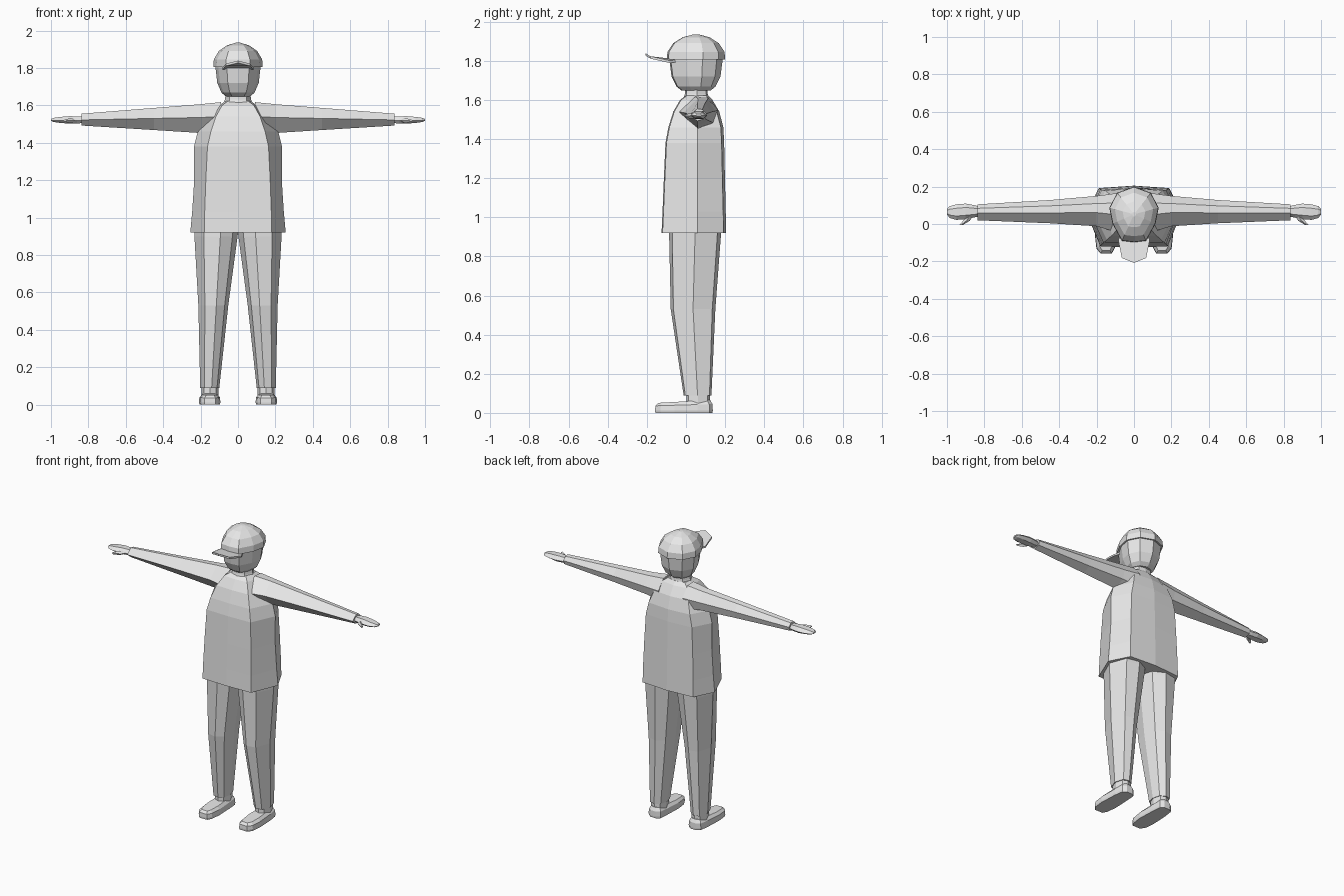
import bpy, bmesh
from mathutils import Vector

grey = bpy.data.materials.new("plain_grey")
grey.diffuse_color = (0.8, 0.8, 0.8, 1)


def loft(name, rings, sx=1):
    """Skin a list of equal-length point rings, cap the ends, keep flat faces."""
    bm = bmesh.new()
    vs = [[bm.verts.new((p[0] * sx, p[1], p[2])) for p in r] for r in rings]
    n = len(rings[0])
    for a, b in zip(vs, vs[1:]):
        for i in range(n):
            j = (i + 1) % n
            bm.faces.new((a[i], a[j], b[j], b[i]))
    bm.faces.new(vs[0])
    bm.faces.new(vs[-1])
    bmesh.ops.remove_doubles(bm, verts=bm.verts, dist=1e-5)
    bmesh.ops.recalc_face_normals(bm, faces=bm.faces)
    me = bpy.data.meshes.new(name)
    bm.to_mesh(me)
    bm.free()
    me.materials.append(grey)
    ob = bpy.data.objects.new(name, me)
    bpy.context.collection.objects.link(ob)
    return ob


def mirror_ring(half, z):
    """Close a half outline running from front centre to back centre."""
    pts = half + [(-x, y) for x, y in reversed(half[1:-1])]
    return [(x, y, z) for x, y in pts]


# Shirt body: z, half width, corner x, front y, back y
shirt = [(0.92, .255, .18, -.12, .2), (1.03, .245, .178, -.115, .198),
         (1.2, .234, .172, -.108, .194), (1.38, .235, .163, -.1, .19),
         (1.46, .215, .145, -.085, .186), (1.54, .15, .118, -.06, .165),
         (1.6, .1, .085, -.025, .13), (1.622, .07, .055, .005, .11)]
loft("shirt_body", [mirror_ring([(0, f - .005), (c, f), (w, .06), (c + .008, b - .008), (0, b + .005)], z)
                    for z, w, c, f, b in shirt])

# Neck
loft("neck", [mirror_ring([(0, .05 - d), (w * .65, .05 - d * .85), (w, .055),
                           (w * .65, .055 + d * .85), (0, .055 + d)], z)
              for z, w, d in [(1.58, .085, .07), (1.63, .07, .056), (1.69, .062, .052)]])

# Head and cap share one ten-sided outline
OUTLINE = [(0, -.15), (.065, -.142), (.115, -.05), (.132, .035), (.09, .115), (0, .148)]


def head_ring(z, s, cy=.052, tilt=0):
    return [(x, y, h + tilt * (y - cy)) for x, y, h in
            mirror_ring([(x * s, cy + y * s) for x, y in OUTLINE], z)]


loft("head", [head_ring(1.648, .5), head_ring(1.668, .67), head_ring(1.72, .84),
              head_ring(1.8, .91), head_ring(1.84, .9)])
loft("cap", [head_ring(1.808, .93), head_ring(1.806, 1.0), head_ring(1.845, .98),
             head_ring(1.89, .78), head_ring(1.92, .46), head_ring(1.935, .08)])

# Cap brim, rising toward its tip
brim = [(0, -.208), (.065, -.182), (.084, -.085), (.06, -.03), (0, -.02)]
loft("cap_brim", [[(x, y, z + h - .19 * (y + .08) - .18 * abs(x) * (y < -.05))
                   for x, y, z in mirror_ring(brim, 0)] for h in (1.803, 1.815)])


def arm_ring(x, yf, yb, zb, zm, zt):
    """Six-sided sleeve section at x."""
    m, d = (yf + yb) / 2, yb - yf
    return [(x, yf, zm), (x, m - d * .06, zb), (x, yb - d * .1, zb + (zm - zb) * .4),
            (x, yb, zm + .008), (x, yb - d * .25, zt - .004), (x, m - d * .05, zt)]


for side, sx in (("right", -1), ("left", 1)):
    # Sleeve
    loft(side + "_sleeve", [arm_ring(.09, -.045, .165, 1.43, 1.54, 1.617),
                            arm_ring(.2, -.012, .15, 1.452, 1.535, 1.606),
                            arm_ring(.45, .004, .128, 1.468, 1.53, 1.586),
                            arm_ring(.838, .02, .105, 1.492, 1.522, 1.555)], sx)
    # Hand: x, front y, back y, half thickness
    hand = [(.82, .042, .092, .016), (.86, .034, .102, .019), (.9, .026, .109, .02),
            (.95, .022, .105, .016), (.985, .032, .095, .011), (1.0, .05, .08, .005)]
    loft(side + "_hand", [[(x, f, 1.52), (x, f * .75 + b * .25, 1.522 - t), (x, f * .25 + b * .75, 1.522 - t),
                           (x, b, 1.52), (x, f * .25 + b * .75, 1.522 + t), (x, f * .75 + b * .25, 1.522 + t)]
                          for x, f, b, t in hand], sx)
    # Thumb
    loft(side + "_thumb", [[(x - .018 * s, y, 1.518), (x, y, 1.518 - .013 * s), (x + .018 * s, y, 1.518),
                            (x, y, 1.518 + .013 * s)]
                           for x, y, s in [(.875, .05, 1), (.895, .018, 1), (.925, -.006, .5)]], sx)
    # Trouser leg: z, inner x, outer x, front y, back y
    leg = [(.96, -.005, .235, -.085, .18), (.9, .002, .233, -.086, .178),
           (.53, .052, .212, -.078, .15), (.09, .1, .202, -.012, .13)]
    loft(side + "_trouser_leg",
         [[(i + (o - i) * u, f + (b - f) * v, z) for u, v in
           [(0, .5), (.12, .15), (.4, 0), (.78, .06), (1, .5), (.82, .93), (.45, 1), (.12, .85)]]
          for z, i, o, f, b in leg], sx)
    # Ankle
    loft(side + "_ankle", [[(.15 + u * .046, .062 + v * .06, z) for u, v in
                            [(-1, 0), (-.7, -.8), (0, -1), (.7, -.8), (1, 0), (.7, .8), (0, 1), (-.7, .8)]]
                           for z in (.03, .11)], sx)
    # Shoe: sole outline tapered upward
    sole = [(-.03, -.158), (.03, -.158), (.052, -.13), (.06, -.06), (.054, .06), (.045, .12),
            (.02, .137), (-.02, .137), (-.045, .12), (-.05, .06), (-.055, -.06), (-.046, -.13)]
    loft(side + "_shoe", [[(.149 + x * s, y * t, z + (k * (y + .16))) for x, y in sole]
                          for z, s, t, k in [(0, .95, .99, 0), (.012, 1, 1, 0), (.036, .96, .99, .03),
                                             (.051, .68, .9, .05)]], sx)
